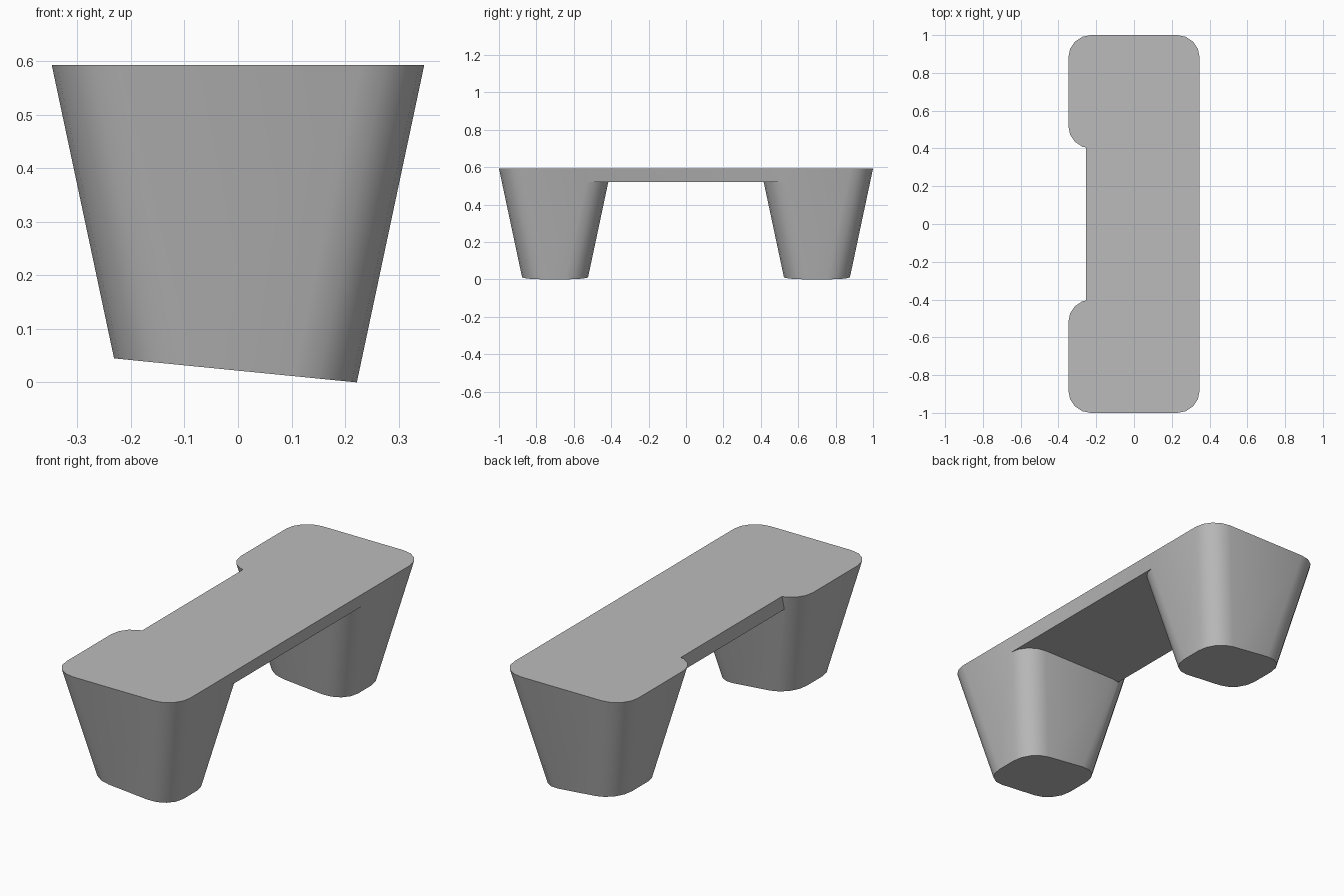
import bpy, bmesh, math

if "Cube" in bpy.data.objects:
    bpy.data.objects.remove(bpy.data.objects["Cube"])

HEIGHT = 0.593        # flat top
HALF_X, HALF_Y = 0.348, 0.3
RADIUS, SEGMENTS = 0.12, 4
DRAFT = 0.2124        # inward slope of the sides
FOOT_Z, FOOT_TILT = 0.022, 0.0989
LEG_Y = 0.7

grey = bpy.data.materials.new("plain_grey")
grey.use_nodes = True
colour = (0.5, 0.5, 0.5, 1)
grey.diffuse_color = colour
grey.node_tree.nodes["Principled BSDF"].inputs["Base Color"].default_value = colour


def loft(name, lower, upper):
    """Solid between two rings with the same number of points."""
    bm = bmesh.new()
    a = [bm.verts.new(p) for p in lower]
    b = [bm.verts.new(p) for p in upper]
    bm.faces.new(a)
    bm.faces.new(b)
    for i in range(len(a)):
        j = (i + 1) % len(a)
        bm.faces.new((a[i], a[j], b[j], b[i]))
    bmesh.ops.recalc_face_normals(bm, faces=bm.faces)
    mesh = bpy.data.meshes.new(name)
    bm.to_mesh(mesh)
    bm.free()
    mesh.materials.append(grey)
    obj = bpy.data.objects.new(name, mesh)
    bpy.context.collection.objects.link(obj)
    return obj


def leg(name, y):
    """Tapered rounded block with a slanted foot."""
    lower, upper = [], []
    corners = ((1, 1), (-1, 1), (-1, -1), (1, -1))
    for quarter, (sx, sy) in enumerate(corners):
        for i in range(SEGMENTS + 1):
            angle = math.radians(90) * (quarter + i / SEGMENTS)
            tx = sx * (HALF_X - RADIUS) + RADIUS * math.cos(angle)
            ty = sy * (HALF_Y - RADIUS) + RADIUS * math.sin(angle)
            x = (tx - sx * DRAFT * (HEIGHT - FOOT_Z)) / (1 + sx * DRAFT * FOOT_TILT)
            z = FOOT_Z - FOOT_TILT * x
            upper.append((tx, y + ty, HEIGHT))
            lower.append((x, y + ty - sy * DRAFT * (HEIGHT - z), z))
    return loft(name, lower, upper)


# Bridge slab, sloped on the left to match the legs, upright on the right
under = 0.52
left = HALF_X - 0.0005
right = -0.255


def slab_ring(x, z):
    return [(right, -LEG_Y, z), (x, -LEG_Y, z), (x, LEG_Y, z), (right, LEG_Y, z)]


stand = loft("bridge_stand", slab_ring(left - DRAFT * (HEIGHT - under), under),
             slab_ring(left, HEIGHT))

# Join both legs to the bridge as one solid
bpy.context.view_layer.objects.active = stand
for name, y in (("front_leg", -LEG_Y), ("back_leg", LEG_Y)):
    part = leg(name, y)
    mod = stand.modifiers.new("join", 'BOOLEAN')
    mod.operation = 'UNION'
    mod.solver = 'EXACT'
    mod.object = part
    bpy.ops.object.modifier_apply(modifier=mod.name)
    bpy.data.objects.remove(part)

# Merge flat areas left by the joins
bm = bmesh.new()
bm.from_mesh(stand.data)
bmesh.ops.dissolve_limit(bm, angle_limit=math.radians(0.2),
                         verts=bm.verts, edges=bm.edges)
bm.to_mesh(stand.data)
bm.free()

# Smooth rounded corners, sharp rims
bpy.ops.object.select_all(action='DESELECT')
stand.select_set(True)
bpy.ops.object.shade_smooth_by_angle(angle=math.radians(30))
